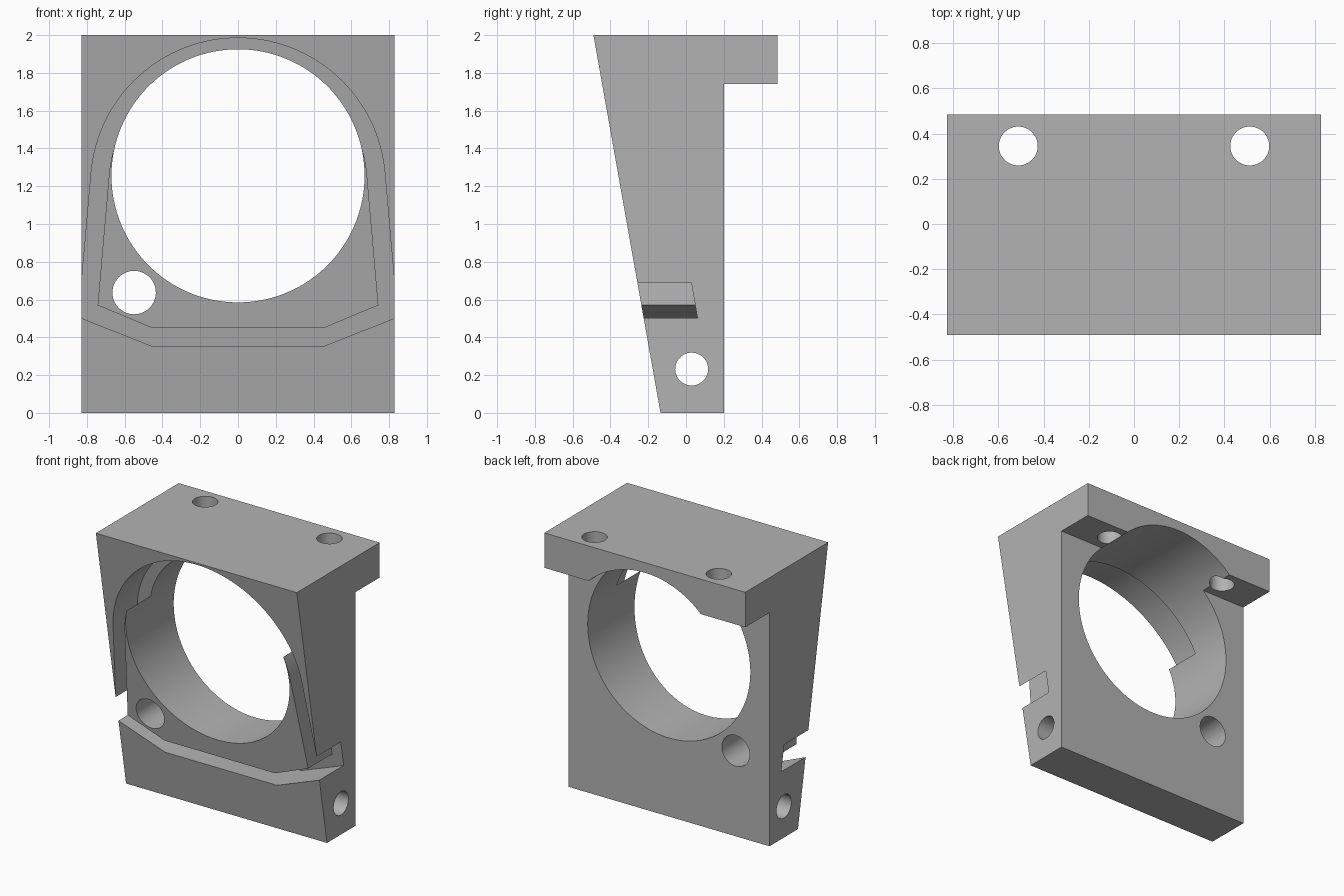
import bpy
import bmesh
import math
from mathutils import Matrix

if "Cube" in bpy.data.objects:
    bpy.data.objects.remove(bpy.data.objects["Cube"], do_unlink=True)

HALF_W = 0.828
SLOPE = 0.1775           # lean of the front face
GROOVE_DEPTH = 0.285


def front_y(z):
    return -0.135 - SLOPE * z


def make_object(name, bm):
    bmesh.ops.recalc_face_normals(bm, faces=bm.faces)
    mesh = bpy.data.meshes.new(name)
    bm.to_mesh(mesh)
    bm.free()
    obj = bpy.data.objects.new(name, mesh)
    bpy.context.collection.objects.link(obj)
    return obj


def hole_cutter(name, centre, radius, length, axis, segments=48):
    rotation = {"X": Matrix.Rotation(math.pi / 2, 4, "Y"),
                "Y": Matrix.Rotation(math.pi / 2, 4, "X"),
                "Z": Matrix.Identity(4)}[axis]
    bm = bmesh.new()
    bmesh.ops.create_cone(bm, cap_ends=True, segments=segments, radius1=radius,
                          radius2=radius, depth=length,
                          matrix=Matrix.Translation(centre) @ rotation)
    return make_object(name, bm)


def groove_outline(radius, side_z, bottom_x, bottom_z, steps=64):
    """Arch with sides flaring five degrees and a chamfered base, as (x, z)."""
    flare = math.radians(5)
    centre_z = 1.205
    arc = []
    for i in range(steps + 1):
        a = -0.0 + flare + (math.pi - 2 * flare) * i / steps
        arc.append((radius * math.cos(a), centre_z + radius * math.sin(a)))
    x, z = arc[0]
    corner_x = x + (z - side_z) * math.tan(flare)
    return ([(bottom_x, bottom_z), (corner_x, side_z)] + arc
            + [(-corner_x, side_z), (-bottom_x, bottom_z)])


def groove_cutter():
    bm = bmesh.new()
    rings = []
    for outline in (groove_outline(0.78, 0.508, 0.46, 0.355),
                    groove_outline(0.685, 0.57, 0.455, 0.45)):
        for offset in (-0.2, GROOVE_DEPTH):
            rings.append([bm.verts.new((x, front_y(z) + offset, z)) for x, z in outline])
    outer_front, outer_back, inner_front, inner_back = rings
    loop = [outer_front, outer_back, inner_back, inner_front]
    count = len(outer_front)
    for a, b in zip(loop, loop[1:] + loop[:1]):
        for i in range(count):
            j = (i + 1) % count
            bm.faces.new((a[i], a[j], b[j], b[i]))
    return make_object("groove_cutter", bm)


# Bracket body: side profile swept across the width
profile = [(front_y(0), 0), (0.2, 0), (0.2, 1.74), (0.485, 1.74),
           (0.485, 2), (front_y(2), 2)]
bm = bmesh.new()
face = bm.faces.new([bm.verts.new((-HALF_W, y, z)) for y, z in profile])
sweep = bmesh.ops.extrude_face_region(bm, geom=[face])
bmesh.ops.translate(bm, vec=(2 * HALF_W, 0, 0),
                    verts=[v for v in sweep["geom"] if isinstance(v, bmesh.types.BMVert)])
body = make_object("bracket_body", bm)

# Groove, main bore, cable hole, cross hole and the two mounting holes
cutters = [
    groove_cutter(),
    hole_cutter("bore_cutter", (0, 0, 1.255), 0.67, 3, "Y", 128),
    hole_cutter("cable_hole_cutter", (-0.55, 0, 0.637), 0.115, 2, "Y"),
    hole_cutter("cross_hole_cutter", (0, 0.03, 0.232), 0.087, 3, "X"),
]
for side in (-1, 1):
    cutters.append(hole_cutter("mounting_hole_cutter", (side * 0.512, 0.345, 1.9),
                               0.086, 0.6, "Z"))

bpy.ops.object.select_all(action="DESELECT")
bpy.context.view_layer.objects.active = body
body.select_set(True)
for cutter in cutters:
    cutter.hide_render = True
    mod = body.modifiers.new(cutter.name, "BOOLEAN")
    mod.operation = "DIFFERENCE"
    mod.solver = "EXACT"
    mod.object = cutter
    bpy.ops.object.modifier_apply(modifier=mod.name)
    bpy.data.objects.remove(cutter, do_unlink=True)

# Single grey finish
grey = bpy.data.materials.new("plain_grey")
grey.use_nodes = True
colour = (0.45, 0.45, 0.45, 1)
grey.diffuse_color = colour
grey.node_tree.nodes["Principled BSDF"].inputs["Base Color"].default_value = colour
body.data.materials.clear()
body.data.materials.append(grey)

bpy.ops.object.shade_smooth_by_angle(angle=math.radians(30))
